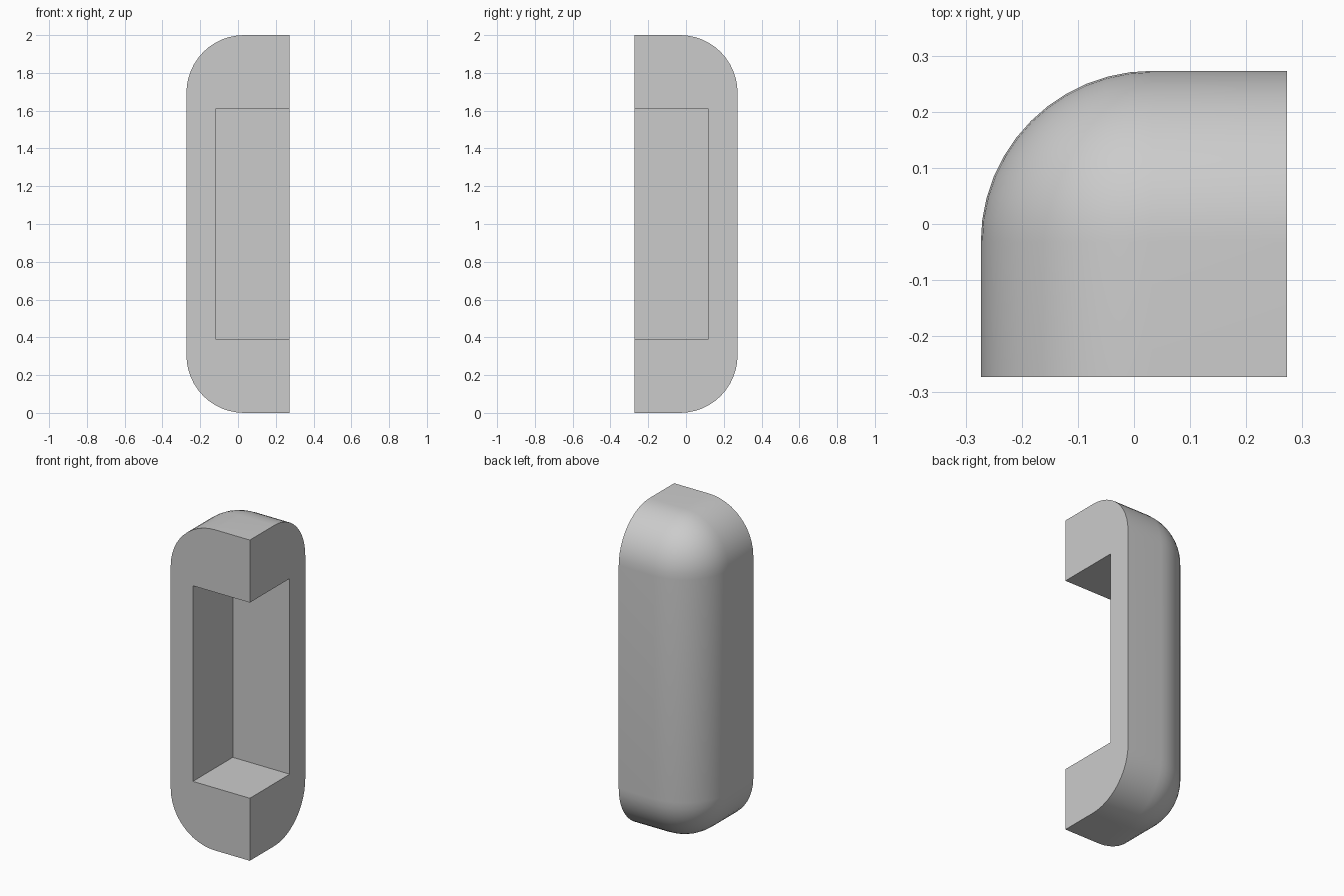
import bpy
import bmesh
import math
from mathutils import Vector

default = bpy.data.objects.get("Cube")
if default:
    bpy.data.objects.remove(default, do_unlink=True)

HALF = 0.273      # half the width and depth
HEIGHT = 2.0
RADIUS = 0.305    # rounding of the outer edges
WALL = 0.153      # thickness of the two walls
CAP = 0.39        # thickness of the top and bottom ends


def box(bm, low, high):
    """Add a box spanning two opposite corners."""
    low, high = Vector(low), Vector(high)
    verts = bmesh.ops.create_cube(bm, size=1)["verts"]
    for v in verts:
        v.co = (low + high) / 2 + v.co * (high - low)


def make_object(name, bm):
    mesh = bpy.data.meshes.new(name)
    bm.to_mesh(mesh)
    bm.free()
    obj = bpy.data.objects.new(name, mesh)
    bpy.context.collection.objects.link(obj)
    return obj


grey = bpy.data.materials.new("light grey")
grey.use_nodes = True
colour = (0.6, 0.6, 0.6, 1)
grey.diffuse_color = colour
grey.node_tree.nodes["Principled BSDF"].inputs["Base Color"].default_value = colour

# Corner guard body: round every edge between the left wall, back wall and ends
bm = bmesh.new()
box(bm, (-HALF, -HALF, 0), (HALF, HALF, HEIGHT))
bm.normal_update()


def is_outer(face):
    n = face.normal
    return n.x < -0.5 or n.y > 0.5 or abs(n.z) > 0.5


edges = [e for e in bm.edges if all(is_outer(f) for f in e.link_faces)]
bmesh.ops.bevel(bm, geom=edges, offset=RADIUS, offset_type='OFFSET',
                segments=12, profile=0.5, affect='EDGES', clamp_overlap=False)
body = make_object("corner_guard", bm)
body.data.materials.append(grey)

# Square recess, open to the front and the side
bm = bmesh.new()
box(bm, (-HALF + WALL, -1, CAP), (1, HALF - WALL, HEIGHT - CAP))
cutter = make_object("recess_cutter", bm)
cutter.hide_render = True
cutter.data.materials.append(grey)

cut = body.modifiers.new("recess", 'BOOLEAN')
cut.operation = 'DIFFERENCE'
cut.solver = 'EXACT'
cut.object = cutter

bpy.ops.object.select_all(action='DESELECT')
body.select_set(True)
bpy.context.view_layer.objects.active = body
bpy.ops.object.modifier_apply(modifier=cut.name)
bpy.data.objects.remove(cutter, do_unlink=True)
bpy.ops.object.shade_smooth_by_angle(angle=math.radians(30))
